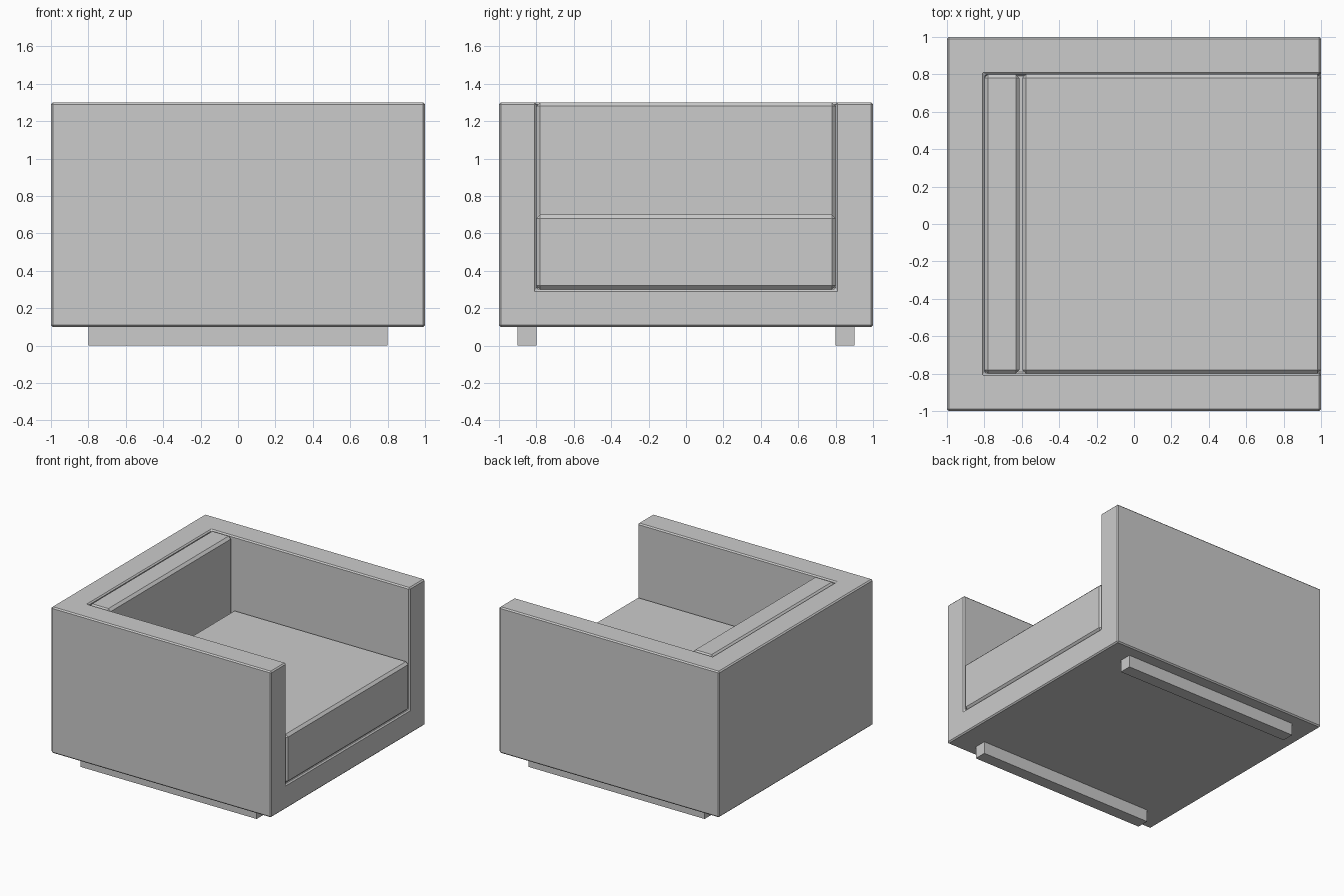
import bpy
import bmesh
from mathutils import Matrix, Vector

if "Cube" in bpy.data.objects:
    bpy.data.objects.remove(bpy.data.objects["Cube"])


def box(name, lo, hi, bevel=0.0):
    """Axis-aligned box between two corners, with an optional chamfer."""
    lo, hi = Vector(lo), Vector(hi)
    bm = bmesh.new()
    bmesh.ops.create_cube(bm, size=1)
    bm.transform(Matrix.Translation((lo + hi) / 2) @ Matrix.Diagonal((*(hi - lo), 1)))
    mesh = bpy.data.meshes.new(name)
    bm.to_mesh(mesh)
    bm.free()
    ob = bpy.data.objects.new(name, mesh)
    bpy.context.collection.objects.link(ob)
    if bevel:
        add_bevel(ob, bevel)
    return ob


def add_bevel(ob, width):
    mod = ob.modifiers.new("edge_bevel", 'BEVEL')
    mod.width = width
    mod.segments = 1
    mod.limit_method = 'ANGLE'


# Armchair shell: a block with the seating space cut out of its top and open side
shell = box("shell", (-1, -1, 0.1), (1, 1, 1.3))
cutter = box("seating_space_cutter", (-0.8, -0.8, 0.3), (1.5, 0.8, 1.8))
cutter.hide_render = True
cutter.hide_set(True)
cut = shell.modifiers.new("seating_space", 'BOOLEAN')
cut.operation = 'DIFFERENCE'
cut.solver = 'EXACT'
cut.object = cutter
add_bevel(shell, 0.01)

# Cushions
box("back_cushion", (-0.8, -0.8, 0.3), (-0.612, 0.8, 1.3), 0.02)
box("seat_cushion", (-0.597, -0.8, 0.3), (1, 0.8, 0.7), 0.02)

# Runner feet
for side, y in (("near", -0.85), ("far", 0.85)):
    box(f"{side}_runner_foot", (-0.8, y - 0.05, 0), (0.8, y + 0.05, 0.1))
